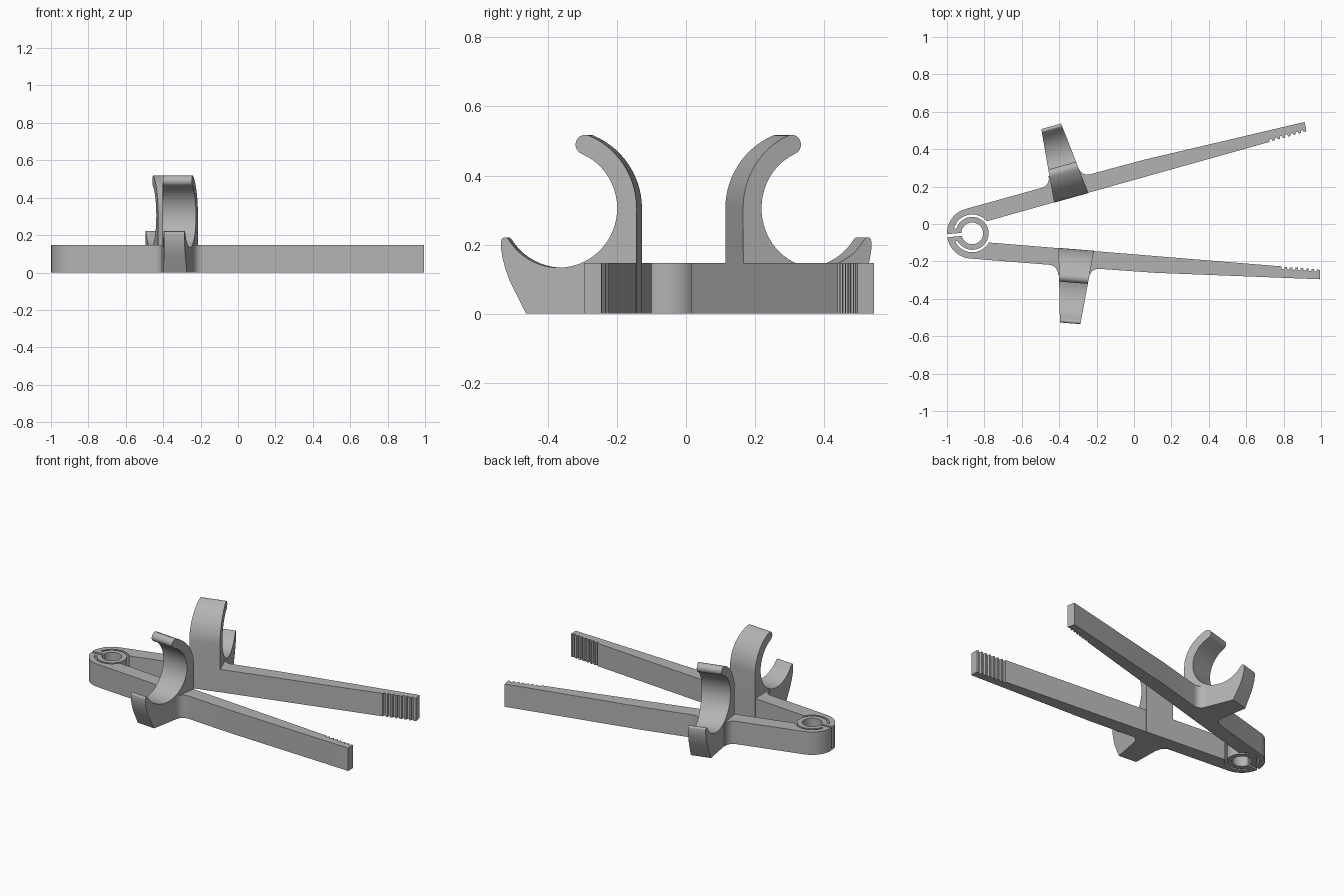
import bpy, bmesh, math
from mathutils import Vector, Matrix

if "Cube" in bpy.data.objects:
    bpy.data.objects.remove(bpy.data.objects["Cube"])

PIVOT = Vector((-0.865, -0.05))      # hinge centre
AXIS = math.radians(5.5)             # direction of the symmetry axis
SPREAD = math.radians(10.15)         # each arm's angle off the axis
HINGE = Vector((-0.561, -0.041))     # hinge centre in arm coordinates (along, across)
HEIGHT = 0.147

grey = bpy.data.materials.new("grey plastic")
grey.diffuse_color = (0.45, 0.45, 0.45, 1)
grey.use_nodes = True
grey.node_tree.nodes["Principled BSDF"].inputs["Base Color"].default_value = grey.diffuse_color


def arc(cx, cy, r, a0, a1, n):
    """Points on an arc, angles in degrees."""
    out = []
    for i in range(n + 1):
        a = math.radians(a0 + (a1 - a0) * i / n)
        out.append((cx + r * math.cos(a), cy + r * math.sin(a)))
    return out


def place(u, s, z, side):
    """Arm coordinates to world, mirrored over the axis for side = -1."""
    p = Matrix.Rotation(SPREAD, 2) @ (Vector((u, s)) - HINGE)
    p.y *= side
    p = Matrix.Rotation(AXIS, 2) @ p + PIVOT
    return (p.x, p.y, z)


def loft(name, ring_a, ring_b):
    """Closed solid between two matching outlines."""
    bm = bmesh.new()
    a = [bm.verts.new(p) for p in ring_a]
    b = [bm.verts.new(p) for p in ring_b]
    bm.faces.new(a)
    bm.faces.new(b[::-1])
    n = len(a)
    for i in range(n):
        j = (i + 1) % n
        bm.faces.new((a[j], a[i], b[i], b[j]))
    bmesh.ops.recalc_face_normals(bm, faces=bm.faces)
    me = bpy.data.meshes.new(name)
    bm.to_mesh(me)
    bm.free()
    me.materials.append(grey)
    ob = bpy.data.objects.new(name, me)
    bpy.context.collection.objects.link(ob)
    bpy.ops.object.select_all(action='DESELECT')
    ob.select_set(True)
    bpy.context.view_layer.objects.active = ob
    bpy.ops.object.shade_smooth_by_angle(angle=math.radians(30))


def arm_outline():
    off = math.degrees(SPREAD)
    hx, hy = HINGE
    # half of the spring ring, then the slit and the outer hinge wall
    pts = arc(hx, hy, 0.058, -off, 172 - off, 24)
    pts += arc(hx, hy, 0.135, 176.5 - off, 90, 16)
    # outer edge with fillets beside the clip
    edge, r = 0.093, 0.05
    left, right = -0.086, 0.086
    pts += arc(left - r, edge + r, r, -90, 0, 6)
    pts += arc(right - 0.005 + r, edge + r, r, 180, 270, 6)
    # taper to the tip
    pts += [(0.43, 0.09), (1.311, 0.053), (1.307, 0.003)]
    # grip teeth along the inner edge
    for i in range(7):
        u = 1.293 - i * 0.029
        pts += [(u, 0.002), (u - 0.004, 0.014), (u - 0.014, 0.014), (u - 0.017, 0.001)]
    # inner edge, hinge gap, outside of the spring ring
    pts += arc(hx, hy, 0.101, 24.2, 160 - off, 18)
    pts += arc(hx, hy, 0.088, 158 - off, -off, 24)
    return pts


def clip_profile():
    cx, cz, r, R = 0.228, 0.305, 0.172, 0.229
    m = (r + R) / 2
    tip = math.radians(113)
    pts = [(0, 0)] + arc(cx, cz, R, 180, 113, 14)
    # rounded upper tip
    pts += arc(cx + m * math.cos(tip), cz + m * math.sin(tip), (R - r) / 2, 113, -67, 10)[1:]
    # cradle, lower lip and sloping outside
    pts += arc(cx, cz, r, 113, 328, 36)[1:]
    pts += arc(0.385, 0.210, 0.011, 120, 0, 5)
    pts += [(0.396, 0.185), (0.392, 0.16), (0.383, 0.127), (0.370, 0.092), (0.323, 0)]
    return pts


def half_width(s):
    return 0.095 - 0.04 * s / 0.396


for side, label in ((1, "back"), (-1, "front")):
    outline = arm_outline()
    loft(label + "_arm",
         [place(u, s, 0, side) for u, s in outline],
         [place(u, s, HEIGHT, side) for u, s in outline])
    profile = clip_profile()
    loft(label + "_clip",
         [place(-half_width(s), s, z, side) for s, z in profile],
         [place(half_width(s), s, z, side) for s, z in profile])
